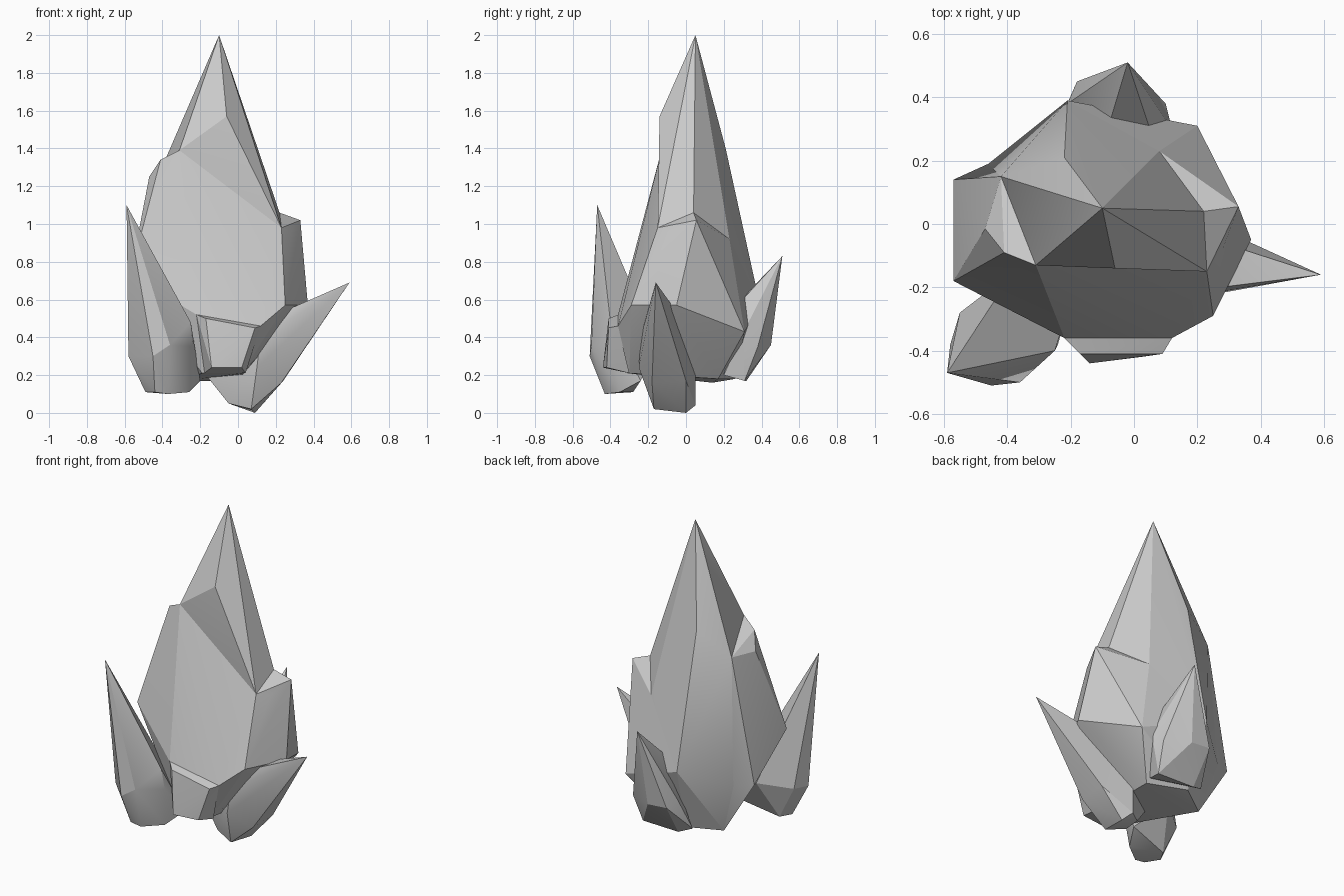
import bpy, bmesh, math

cube = bpy.data.objects.get("Cube")
if cube:
    bpy.data.objects.remove(cube, do_unlink=True)

# One grey stone colour
stone = bpy.data.materials.new("grey_crystal")
stone.use_nodes = True
grey = (0.6, 0.6, 0.6, 1)
stone.diffuse_color = grey
for node in stone.node_tree.nodes:
    if node.type == 'BSDF_PRINCIPLED':
        node.inputs["Base Color"].default_value = grey
        node.inputs["Roughness"].default_value = 0.8


def shard(name, *corner_groups):
    """Faceted crystal: the convex skin around a few corner points."""
    bm = bmesh.new()
    for group in corner_groups:
        for corner in group:
            bm.verts.new(corner)
    bmesh.ops.remove_doubles(bm, verts=bm.verts[:], dist=0.001)
    bmesh.ops.convex_hull(bm, input=bm.verts[:])
    loose = [v for v in bm.verts if not v.link_faces]
    bmesh.ops.delete(bm, geom=loose, context='VERTS')
    bmesh.ops.dissolve_limit(bm, angle_limit=math.radians(3),
                             verts=bm.verts[:], edges=bm.edges[:])
    bmesh.ops.recalc_face_normals(bm, faces=bm.faces[:])
    mesh = bpy.data.meshes.new(name)
    bm.to_mesh(mesh)
    bm.free()
    mesh.materials.append(stone)
    obj = bpy.data.objects.new(name, mesh)
    bpy.context.collection.objects.link(obj)
    bpy.ops.object.select_all(action='DESELECT')
    obj.select_set(True)
    bpy.context.view_layer.objects.active = obj
    bpy.ops.object.shade_smooth_by_angle(angle=math.radians(22))


# Corners shared by neighbouring shards
apex = (-.1, .05, 2)
front_peak = (-.06, -.14, 1.57)
left_ridge = (-.31, -.13, 1.39)
back_ridge = (-.22, .21, 1.4)
side_ridge = (-.42, .15, 1.26)
shoulder_inner = (.22, .04, 1.06)
shoulder_front = (.23, -.15, .98)
shoulder_back = (.08, .23, .92)
belly_left = (-.22, -.36, .52)
belly_right = (.12, -.36, .46)
hip_front = (.25, -.29, .57)
hip_back = (.2, .31, .43)
back_heel = (-.21, .39, .58)
side_heel = (-.46, .19, .48)
side_foot = (-.36, .14, .16)
foot = [(-.19, -.31, .21), (.02, -.3, .21), (.05, .17, .18), (-.18, .26, .18)]

# Tall spire with its pointed top
shard("main_spire",
      [apex, front_peak, left_ridge, back_ridge, side_ridge],
      [shoulder_inner, shoulder_front, shoulder_back],
      [back_heel, side_heel, side_foot],
      [(0, .1, .3), (-.2, -.05, .3)])

# Bulging lower body in front of and under the spire
shard("main_belly",
      [left_ridge, shoulder_front, shoulder_back],
      [belly_left, belly_right, hip_front, hip_back, back_heel],
      [side_foot], foot)

# Slab on the +x side with the stepped shoulder
shard("shoulder_slab",
      [shoulder_inner, shoulder_front, shoulder_back],
      [(.33, .055, 1.02), (.28, -.08, .96)],
      [hip_front, (.37, -.05, .57), hip_back, belly_right],
      foot[1:3])

# Slab on the -x side with the bevelled top
shard("side_slab",
      [left_ridge, side_ridge, (-.41, -.09, 1.34), (-.47, -.015, 1.25)],
      [(-.57, -.18, .73), (-.57, .14, .5), side_heel, side_foot],
      [belly_left, foot[0]])

# Bevelled lip low on the front
shard("front_lip",
      [belly_left, belly_right, (-.17, -.41, .5), (.09, -.41, .45)],
      [(-.14, -.44, .24), (.02, -.42, .24)],
      [(-.18, -.3, .21), (.04, -.3, .21)])

# Upright side crystal: tip, waist, base
shard("tall_side_crystal",
      [(-.59, -.47, 1.1)],
      [(-.58, -.38, .3), (-.45, -.51, .3), (-.36, -.5, .36), (-.25, -.4, .48),
       (-.24, -.38, .35), (-.38, -.15, .35), (-.55, -.28, .31)],
      [(-.49, -.35, .11), (-.44, -.43, .11), (-.37, -.43, .1),
       (-.26, -.35, .11), (-.2, -.24, .17), (-.45, -.28, .11)])

# Leaning crystal: tip, waist, base
shard("leaning_crystal",
      [(.59, -.16, .69)],
      [(.27, -.2, .55), (.28, -.06, .55), (.24, 0, .17), (.23, -.18, .16),
       (.1, -.25, .24), (.12, -.24, .4), (.05, .05, .2)],
      [(.09, 0, 0), (.07, -.17, .02), (-.05, -.13, .05),
       (-.17, -.1, .2), (.05, .05, .04), (-.04, -.02, .05)])

# Small back crystal: tip, waist, base
shard("back_crystal",
      [(-.02, .51, .83)],
      [(-.18, .45, .37), (-.05, .45, .36), (.1, .38, .35), (.12, .3, .42),
       (.05, .3, .6), (-.08, .31, .62), (-.21, .38, .4)],
      [(-.17, .32, .17), (.08, .31, .17), (-.25, .29, .2), (.05, .2, .2)])
